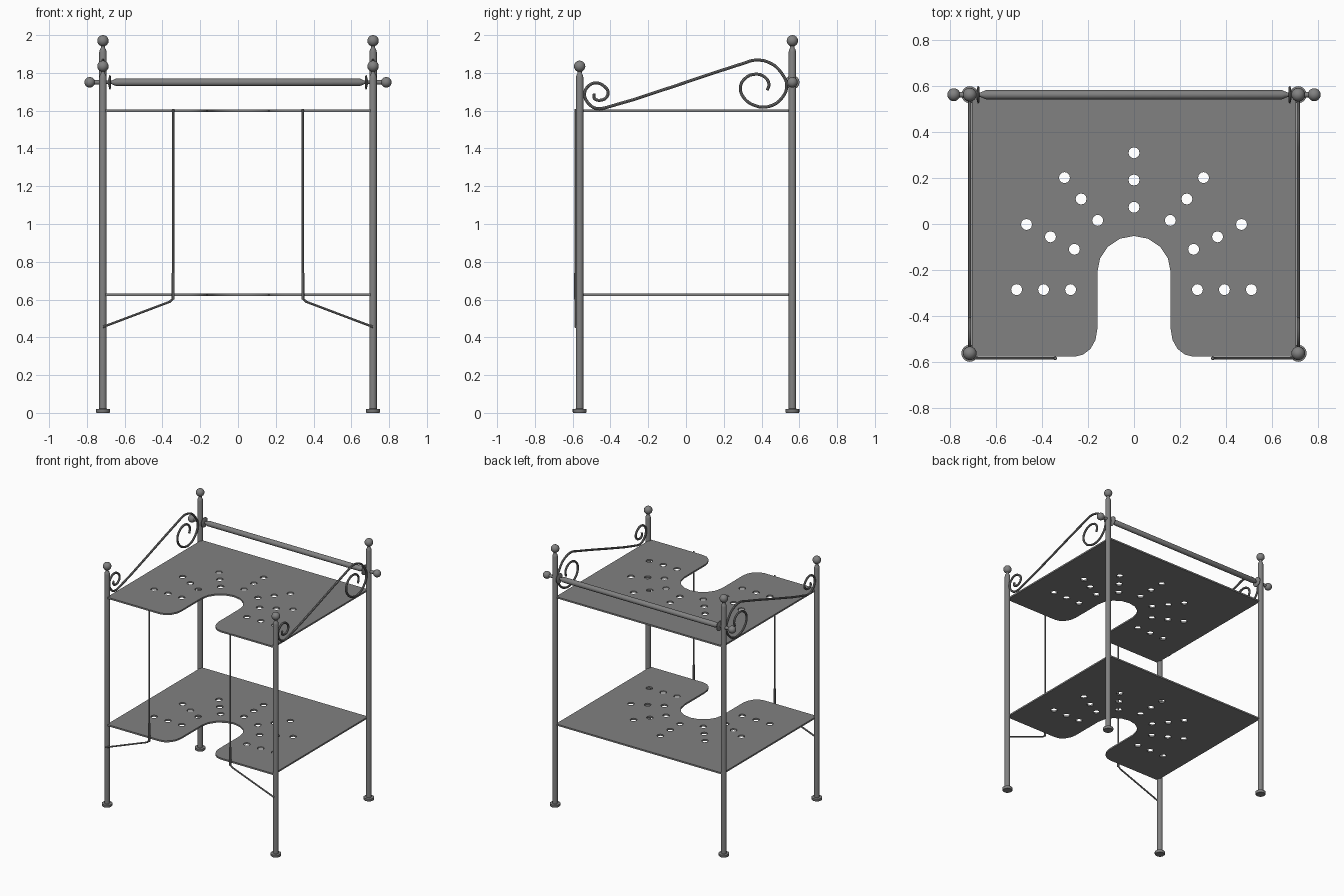
import bpy, bmesh, math
from math import sin, cos, pi
from mathutils import Vector, Matrix

cube = bpy.data.objects.get("Cube")
if cube:
    bpy.data.objects.remove(cube, do_unlink=True)

iron = bpy.data.materials.new("grey_iron")
iron.use_nodes = True
GREY = (0.22, 0.22, 0.22, 1)
iron.diffuse_color = GREY
iron.node_tree.nodes["Principled BSDF"].inputs["Base Color"].default_value = GREY

POST_X, POST_Y = 0.715, 0.563
SIDES = (("left", 1), ("right", -1))


def select(obj):
    bpy.ops.object.select_all(action='DESELECT')
    obj.select_set(True)
    bpy.context.view_layer.objects.active = obj


def finish(obj):
    """Turn the object into a smooth-shaded mesh with sharp edges kept."""
    obj.data.materials.append(iron)
    select(obj)
    if obj.type == 'CURVE':
        bpy.ops.object.convert(target='MESH')
    bpy.ops.object.shade_smooth_by_angle(angle=math.radians(40))
    return obj


def lathe(name, profile, location, turn=None, steps=16):
    """Spin a (radius, height) profile round its own z axis."""
    bm = bmesh.new()
    verts = [bm.verts.new((r, 0, h)) for r, h in profile]
    edges = [bm.edges.new(pair) for pair in zip(verts, verts[1:])]
    bmesh.ops.spin(bm, geom=verts + edges, cent=(0, 0, 0), axis=(0, 0, 1),
                   angle=2 * pi, steps=steps, use_duplicate=False)
    bmesh.ops.remove_doubles(bm, verts=bm.verts, dist=0.0002)
    bmesh.ops.recalc_face_normals(bm, faces=bm.faces)
    if turn:
        bm.transform(turn)
    mesh = bpy.data.meshes.new(name)
    bm.to_mesh(mesh)
    bm.free()
    obj = bpy.data.objects.new(name, mesh)
    obj.location = location
    bpy.context.collection.objects.link(obj)
    return finish(obj)


def ball(radius, height, start=0.0):
    """Profile points of a ball, from angle start above its bottom pole."""
    n = 10
    return [(radius * sin(a), height - radius * cos(a))
            for a in (start + (pi - start) * i / n for i in range(n + 1))]


def rod(name, points, radius, smooth=False):
    """Round bar along a path."""
    curve = bpy.data.curves.new(name, 'CURVE')
    curve.dimensions = '3D'
    curve.bevel_depth = radius
    curve.bevel_resolution = 2
    curve.use_fill_caps = True
    if smooth:
        curve.resolution_u = 4
        spline = curve.splines.new('BEZIER')
        spline.bezier_points.add(len(points) - 1)
        for bp, p in zip(spline.bezier_points, points):
            bp.co = p
            bp.handle_left_type = bp.handle_right_type = 'AUTO'
    else:
        spline = curve.splines.new('POLY')
        spline.points.add(len(points) - 1)
        for sp, p in zip(spline.points, points):
            sp.co = (*p, 1)
    obj = bpy.data.objects.new(name, curve)
    bpy.context.collection.objects.link(obj)
    return finish(obj)


def arc(cx, cy, rx, ry, start, end, n):
    return [(cx + rx * cos(a), cy + ry * sin(a))
            for a in (math.radians(start + (end - start) * i / n) for i in range(n + 1))]


# Four posts with flared feet and ball finials
for depth, y, ball_z in (("front", -POST_Y, 1.835), ("back", POST_Y, 1.97)):
    for side, s in SIDES:
        foot = [(0, 0), (0.034, 0), (0.037, 0.004), (0.037, 0.02), (0.02, 0.022)]
        neck = [(0.02, ball_z - 0.06), (0.016, ball_z - 0.045), (0.011, ball_z - 0.038)]
        lathe(f"{depth}_{side}_post", foot + neck + ball(0.03, ball_z, 0.4),
              (s * POST_X, y, 0))

# Back rail with tapered ends, collars and end knobs
BAR_Z = 1.75
turn_x = Matrix.Rotation(pi / 2, 4, 'Y')
half = [(0.02, 0.645), (0.012, 0.663), (0.009, 0.67), (0.009, 0.71), (0, 0.71)]
lathe("back_rail", [(r, -h) for r, h in reversed(half)] + half,
      (0, POST_Y, BAR_Z), turn_x)
for side, s in SIDES:
    turn = Matrix.Rotation(s * pi / 2, 4, 'Y')
    lathe(f"{side}_rail_collar", [(0, 0.672), (0.03, 0.672), (0.038, 0.677),
                                  (0.038, 0.681), (0.018, 0.686), (0, 0.692)],
          (0, POST_Y, BAR_Z), turn)
    lathe(f"{side}_rail_knob", [(0, 0.71), (0.012, 0.71), (0.012, 0.76)]
          + ball(0.028, 0.785, 0.4), (0, POST_Y, BAR_Z), turn)

# Shelf outline: rectangle with a rounded, arch-topped cutout at the front
X, FRONT, BACK = 0.706, -0.578, 0.567
lip = arc(0.26, -0.46, 0.1, 0.118, 270, 180, 4)
outline = [(-X, FRONT)] + [(-x, y) for x, y in lip]
outline += arc(0, -0.21, 0.16, 0.158, 180, 0, 8)
outline += lip[::-1] + [(X, FRONT), (X, BACK), (-X, BACK)]

# Holes on rays fanning out from the cutout: inner end, outer end
rays = [((0, 0.073), (0, 0.31)), ((0.158, 0.016), (0.303, 0.202)),
        ((0.26, -0.11), (0.468, -0.002)), ((0.276, -0.286), (0.511, -0.286))]
holes = []
for a, b in rays:
    for t in (0, 0.5, 1):
        p = Vector(a).lerp(Vector(b), t)
        for s in ((1, -1) if p.x > 0.01 else (1,)):
            holes.append(arc(s * p.x, p.y, 0.024, 0.024, 0, 330, 11))

# Two identical shelves
for name, z in (("lower_shelf", 0.625), ("upper_shelf", 1.6)):
    curve = bpy.data.curves.new(name, 'CURVE')
    curve.dimensions = '2D'
    curve.fill_mode = 'BOTH'
    curve.extrude = 0.006
    for loop in [outline] + holes:
        spline = curve.splines.new('POLY')
        spline.points.add(len(loop) - 1)
        for sp, (x, y) in zip(spline.points, loop):
            sp.co = (x, y, 0, 1)
        spline.use_cyclic_u = True
    shelf = bpy.data.objects.new(name, curve)
    shelf.location.z = z
    bpy.context.collection.objects.link(shelf)
    finish(shelf)

# Side scrolls: small curl, long sloping bar, large curl (y, z)
scroll = [(-0.487, 1.69), (-0.485, 1.665), (-0.455, 1.655), (-0.422, 1.67),
          (-0.413, 1.7), (-0.434, 1.73), (-0.476, 1.747), (-0.519, 1.728),
          (-0.537, 1.687), (-0.518, 1.64), (-0.475, 1.612), (-0.418, 1.618),
          (0.302, 1.85), (0.37, 1.868), (0.45, 1.85), (0.505, 1.8), (0.533, 1.735),
          (0.51, 1.67), (0.438, 1.622), (0.365, 1.627), (0.305, 1.67),
          (0.288, 1.724), (0.312, 1.77), (0.365, 1.793), (0.418, 1.777),
          (0.439, 1.74), (0.43, 1.708)]
# Front braces: upright bar bent outwards to the post (x, z)
brace = [(0.343, 1.61), (0.343, 0.625), (0.347, 0.602), (0.362, 0.588), (0.715, 0.455)]
for side, s in SIDES:
    rod(f"{side}_side_scroll", [(s * POST_X, y, z) for y, z in scroll], 0.008, True)
    rod(f"{side}_front_brace", [(s * x, -0.585, z) for x, z in brace], 0.006)
    rod(f"{side}_brace_sleeve", [(s * 0.343, -0.585, z) for z in (0.6, 0.74)], 0.008)
